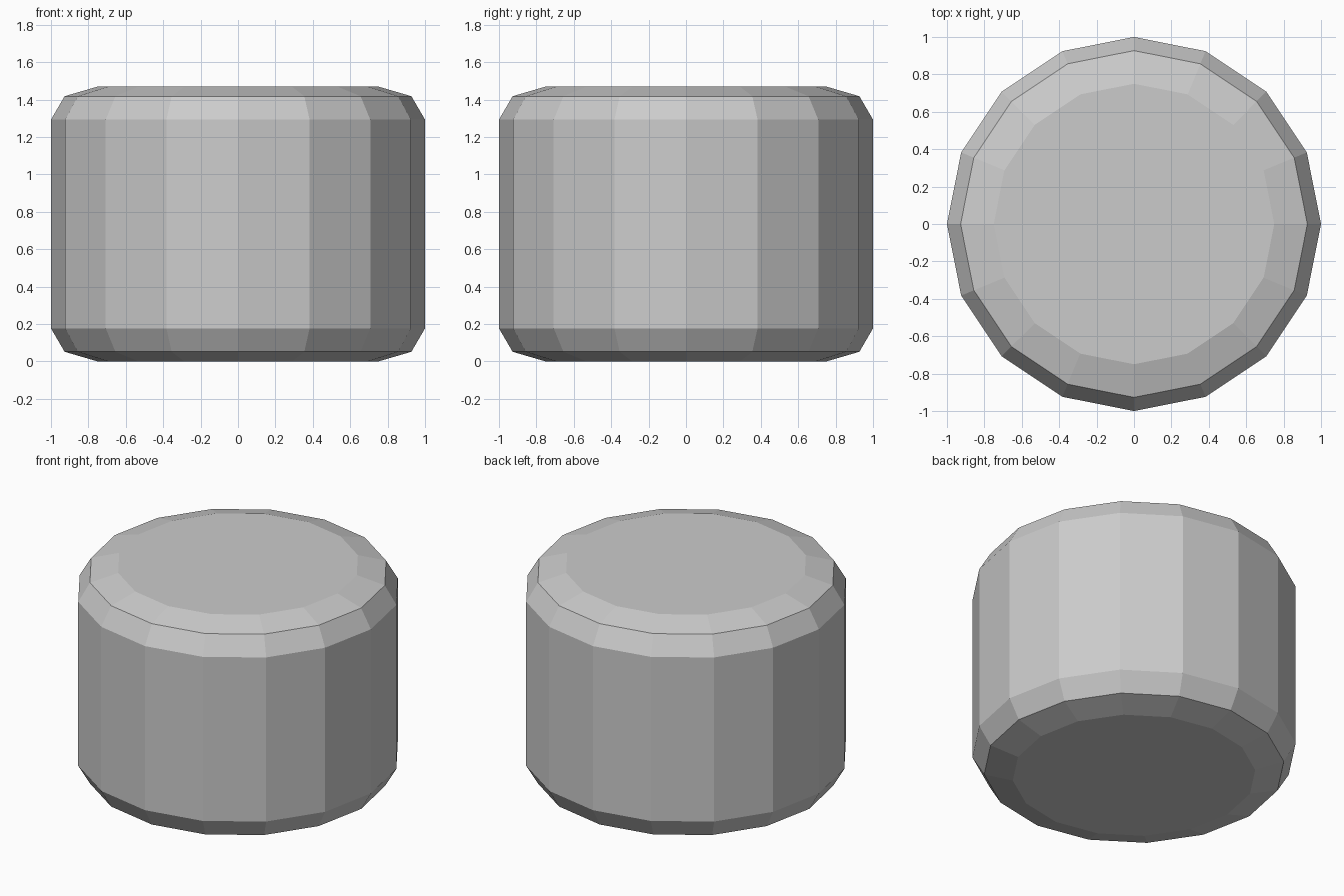
import bpy
import bmesh
from math import cos, sin, pi

if "Cube" in bpy.data.objects:
    bpy.data.objects.remove(bpy.data.objects["Cube"])

SIDES = 16
# Half profile (radius, height) with two-step rounded rims
HEIGHT = 1.47
LOWER = [(0.75, 0.0), (0.927, 0.052), (1.0, 0.177)]
PROFILE = LOWER + [(r, HEIGHT - z) for r, z in reversed(LOWER)]

bm = bmesh.new()
rings = [[bm.verts.new((r * cos(2 * pi * i / SIDES), r * sin(2 * pi * i / SIDES), z))
          for i in range(SIDES)] for r, z in PROFILE]

# Side walls and rim bevels
for low, high in zip(rings, rings[1:]):
    for i in range(SIDES):
        j = (i + 1) % SIDES
        bm.faces.new((low[i], low[j], high[j], high[i]))

# Flat end caps
bm.faces.new(rings[0][::-1])
bm.faces.new(rings[-1])

mesh = bpy.data.meshes.new("rounded_drum")
bm.to_mesh(mesh)
bm.free()
drum = bpy.data.objects.new("rounded_drum", mesh)
bpy.context.collection.objects.link(drum)
